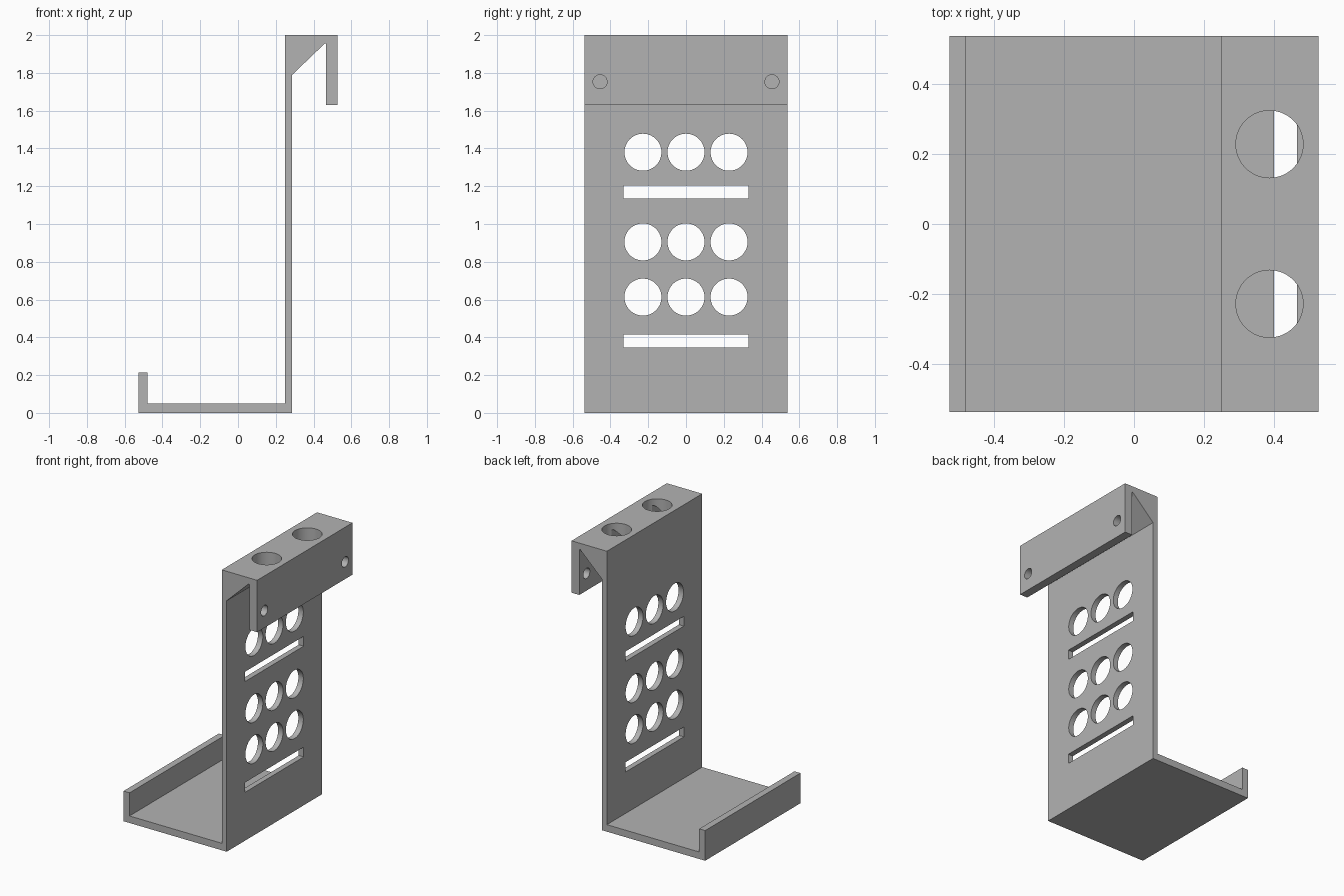
import bpy
import bmesh
from math import pi
from mathutils import Matrix, Vector

cube = bpy.data.objects.get("Cube")
if cube:
    bpy.data.objects.remove(cube, do_unlink=True)

HALF_WIDTH = 0.537

gray = bpy.data.materials.new("plain gray")
gray.use_nodes = True
gray.diffuse_color = (0.45, 0.45, 0.45, 1)
gray.node_tree.nodes["Principled BSDF"].inputs["Base Color"].default_value = gray.diffuse_color


def make_object(name, bm):
    bmesh.ops.recalc_face_normals(bm, faces=bm.faces)
    mesh = bpy.data.meshes.new(name)
    bm.to_mesh(mesh)
    bm.free()
    mesh.materials.append(gray)
    obj = bpy.data.objects.new(name, mesh)
    bpy.context.collection.objects.link(obj)
    return obj


def add_cylinder(bm, center, radius, length, axis):
    turn = Matrix.Rotation(pi / 2, 4, "Y") if axis == "X" else Matrix()
    bmesh.ops.create_cone(bm, cap_ends=True, segments=64, radius1=radius,
                          radius2=radius, depth=length,
                          matrix=Matrix.Translation(center) @ turn)


def add_box(bm, center, size):
    bmesh.ops.create_cube(bm, size=1, matrix=Matrix.Translation(center)
                          @ Matrix.Diagonal((*size, 1)))


# Side profile: tray with lip, upright plate, braced hook
profile = [(-0.527, 0), (0.287, 0), (0.287, 1.79), (0.459, 1.955),
           (0.466, 1.955), (0.466, 1.63), (0.527, 1.63), (0.527, 2),
           (0.248, 2), (0.248, 0.05), (-0.48, 0.05), (-0.48, 0.215),
           (-0.527, 0.215)]
bm = bmesh.new()
side = bm.faces.new([bm.verts.new((x, -HALF_WIDTH, z)) for x, z in profile])
sweep = bmesh.ops.extrude_face_region(bm, geom=[side])
moved = [v for v in sweep["geom"] if isinstance(v, bmesh.types.BMVert)]
bmesh.ops.translate(bm, verts=moved, vec=Vector((0, 2 * HALF_WIDTH, 0)))
holder = make_object("hanging_holder", bm)

# Cutters for every opening
bm = bmesh.new()
for z in (0.613, 0.905, 1.38):              # round holes in the upright
    for y in (-0.228, 0, 0.228):
        add_cylinder(bm, (0.267, y, z), 0.098, 0.15, "X")
for z in (0.38, 1.17):                      # slots in the upright
    add_box(bm, (0.267, 0, z), (0.15, 0.66, 0.07))
for y in (-0.455, 0.455):                   # screw holes in the hook
    add_cylinder(bm, (0.5, y, 1.753), 0.037, 0.15, "X")
for y in (-0.228, 0.228):                   # sockets sunk into the top
    add_cylinder(bm, (0.387, y, 1.998), 0.096, 0.2, "Z")
cutter = make_object("hole_cutters", bm)
cutter.hide_render = True

cut = holder.modifiers.new("openings", "BOOLEAN")
cut.operation = "DIFFERENCE"
cut.solver = "EXACT"
cut.object = cutter

# Bake the cut and drop the helper
bpy.ops.object.select_all(action="DESELECT")
bpy.context.view_layer.objects.active = holder
holder.select_set(True)
bpy.ops.object.modifier_apply(modifier=cut.name)
bpy.data.objects.remove(cutter, do_unlink=True)
bpy.ops.object.shade_smooth_by_angle(angle=pi / 6)
